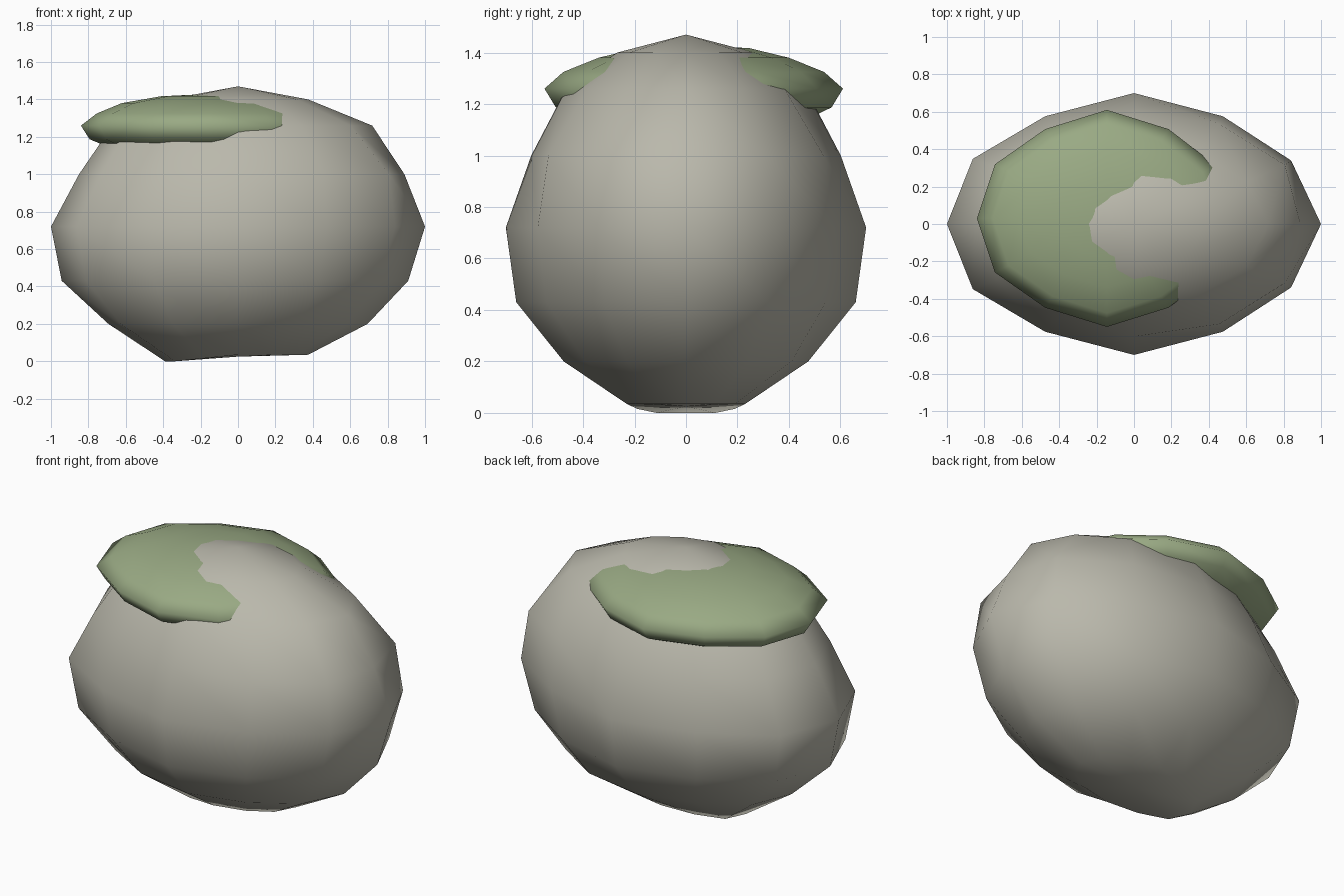
import bpy, bmesh, math

if "Cube" in bpy.data.objects:
    bpy.data.objects.remove(bpy.data.objects["Cube"])


def colour(name, rgb):
    mat = bpy.data.materials.new(name)
    mat.diffuse_color = (*rgb, 1)
    mat.use_nodes = True
    mat.node_tree.nodes["Principled BSDF"].inputs["Base Color"].default_value = mat.diffuse_color
    return mat


def dent(x, y):
    """Pulls in the diagonal columns so the outline is uneven."""
    s = abs(math.sin(math.atan2(y, x)))
    if 0.8 < s < 0.95:
        return 0.95
    if 0.4 < s < 0.6:
        return 0.97 if x > 0 else 0.995
    return 1


def blob(name, mat, shape):
    """12 x 8 sphere, each vertex moved by shape(x, y, ring), ring 0 = bottom."""
    bm = bmesh.new()
    bmesh.ops.create_uvsphere(bm, u_segments=12, v_segments=8, radius=1)
    for v in bm.verts:
        ring = round(8 * math.acos(max(-1, min(1, -v.co.z))) / math.pi)
        d = dent(v.co.x, v.co.y)
        v.co = shape(v.co.x * d, v.co.y * d, ring)
    for f in bm.faces:
        f.smooth = True
    me = bpy.data.meshes.new(name)
    bm.to_mesh(me)
    bm.free()
    me.materials.append(mat)
    ob = bpy.data.objects.new(name, me)
    bpy.context.collection.objects.link(ob)
    return ob


# Boulder: squashed sphere with slightly uneven rings
ROCK_Z = [0.025, 0.035, 0.2, 0.43, 0.72, 1.0, 1.26, 1.4, 1.47]
ROCK_RIGHT = [1, 0.98, 0.98, 0.985, 1, 0.963, 1.015, 0.98, 1]
ROCK_LEFT = [1, 1.02, 0.98, 1.02, 1, 0.92, 0.95, 0.98, 1]
ROCK_DEPTH = [1, 0.86, 0.96, 1.02, 1, 0.93, 0.94, 1, 1]


def rock_shape(x, y, ring):
    z = ROCK_Z[ring]
    bulge = 1
    if abs(x) > 0.01 and abs(y) > 0.01:  # diagonal bulges
        if ring == 5 and x > 0:
            bulge = 1.08
        elif ring == 2 and x * y > 0:
            bulge = 1.05
    if ring == 1 and x < -0.1:          # lowest edge touches the ground
        z = 0.035 - 0.035 * min(1, -x / 0.33)
    return (x * bulge * (ROCK_RIGHT if x > 0 else ROCK_LEFT)[ring],
            y * bulge * 0.7 * ROCK_DEPTH[ring], z)


blob("boulder", colour("stone", (0.49, 0.48, 0.41)), rock_shape)


# Moss cap: flat sphere sunk into the top, offset to the left
MOSS_X = [1, 1, 1.02, 1.01, 1, 0.95, 0.97, 1, 1]
MOSS_Y = [1, 1, 1, 1, 1, 0.945, 0.9, 0.98, 1]


def moss_shape(x, y, ring):
    z = -math.cos(math.pi * ring / 8)
    return (-0.145 + 0.695 * x * MOSS_X[ring],
            0.03 + 0.58 * y * MOSS_Y[ring],
            1.26 + z * (0.17 if z > 0 else 0.19))


blob("moss_cap", colour("moss", (0.32, 0.40, 0.23)), moss_shape)
